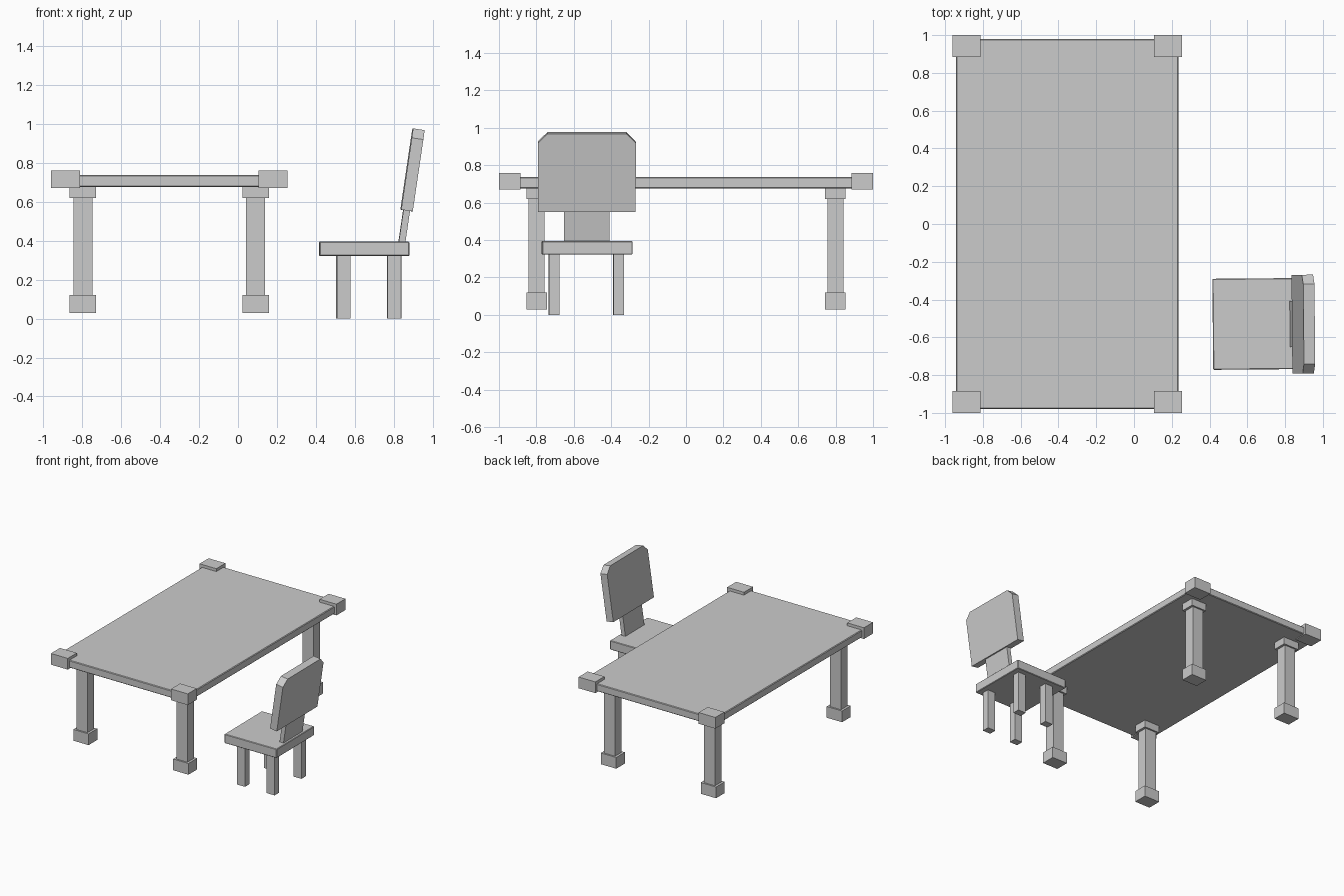
import bpy, bmesh, math
from mathutils import Matrix, Vector

if "Cube" in bpy.data.objects:
    bpy.data.objects.remove(bpy.data.objects["Cube"])


def prism(name, profile, depth, matrix=Matrix(), bevel=0.0):
    """Extrude a YZ outline along X (centred), then place it by matrix."""
    bm = bmesh.new()
    h = depth / 2
    back = [bm.verts.new((-h, y, z)) for y, z in profile]
    front = [bm.verts.new((h, y, z)) for y, z in profile]
    bm.faces.new(back)
    bm.faces.new(front[::-1])
    n = len(profile)
    for i in range(n):
        j = (i + 1) % n
        bm.faces.new((back[i], front[i], front[j], back[j]))
    if bevel:
        bmesh.ops.bevel(bm, geom=bm.edges[:], offset=bevel, segments=1,
                        profile=0.5, affect='EDGES')
    bmesh.ops.recalc_face_normals(bm, faces=bm.faces[:])
    mesh = bpy.data.meshes.new(name)
    bm.to_mesh(mesh)
    bm.free()
    ob = bpy.data.objects.new(name, mesh)
    ob.matrix_world = matrix
    bpy.context.collection.objects.link(ob)
    return ob


def box(name, x, y, z, bevel=0.0, turn=Matrix()):
    """Box from (min, max) ranges on each axis."""
    c = Vector((sum(x) / 2, sum(y) / 2, sum(z) / 2))
    hy, hz = (y[1] - y[0]) / 2, (z[1] - z[0]) / 2
    outline = [(-hy, -hz), (hy, -hz), (hy, hz), (-hy, hz)]
    return prism(name, outline, x[1] - x[0], turn @ Matrix.Translation(c), bevel)


def around(c, half):
    return (c - half, c + half)


# Table top
MID = -0.3535
box("table_top", around(MID, 0.589), (-0.98, 0.98), (0.677, 0.737), bevel=0.005)

# Corner blocks and stepped legs
for sx, side in ((-1, "left"), (1, "right")):
    for sy, end in ((-1, "front"), (1, "back")):
        tag = f"{end}_{side}"
        box(f"corner_block_{tag}", around(MID + sx * 0.533, 0.0745),
            around(sy * 0.9425, 0.0575), (0.67, 0.76))
        lx, ly = MID + sx * 0.4435, sy * 0.799
        box(f"table_leg_{tag}", around(lx, 0.049), around(ly, 0.042), (0.12, 0.62))
        box(f"table_foot_{tag}", around(lx, 0.068), around(ly, 0.055), (0.03, 0.12))
        box(f"table_leg_cap_{tag}", around(lx, 0.068), around(ly, 0.055), (0.62, 0.679))

# Chair, turned very slightly about its own centre
pivot = Vector((0.648, -0.53, 0))
turn = (Matrix.Translation(pivot) @ Matrix.Rotation(math.radians(0.5), 4, 'Z')
        @ Matrix.Translation(-pivot))
box("chair_seat", around(0.648, 0.231), around(-0.529, 0.241), (0.322, 0.395),
    bevel=0.004, turn=turn)
for lx, side in ((0.541, "front"), (0.802, "rear")):
    for ly, end in ((-0.706, "near"), (-0.361, "far")):
        box(f"chair_leg_{side}_{end}", around(lx, 0.035), around(ly, 0.029),
            (0, 0.324), turn=turn)

# Reclined support and backrest with clipped upper corners
lean = (turn @ Matrix.Translation((0.842, -0.532, 0.393))
        @ Matrix.Rotation(math.radians(8.4), 4, 'Y'))
prism("back_support", [(-0.122, 0), (0.122, 0), (0.122, 0.175), (-0.122, 0.175)],
      0.034, lean)
prism("backrest", [(-0.261, 0.164), (0.261, 0.164), (0.261, 0.537), (0.211, 0.586),
                   (-0.211, 0.586), (-0.261, 0.537)], 0.06, lean)
